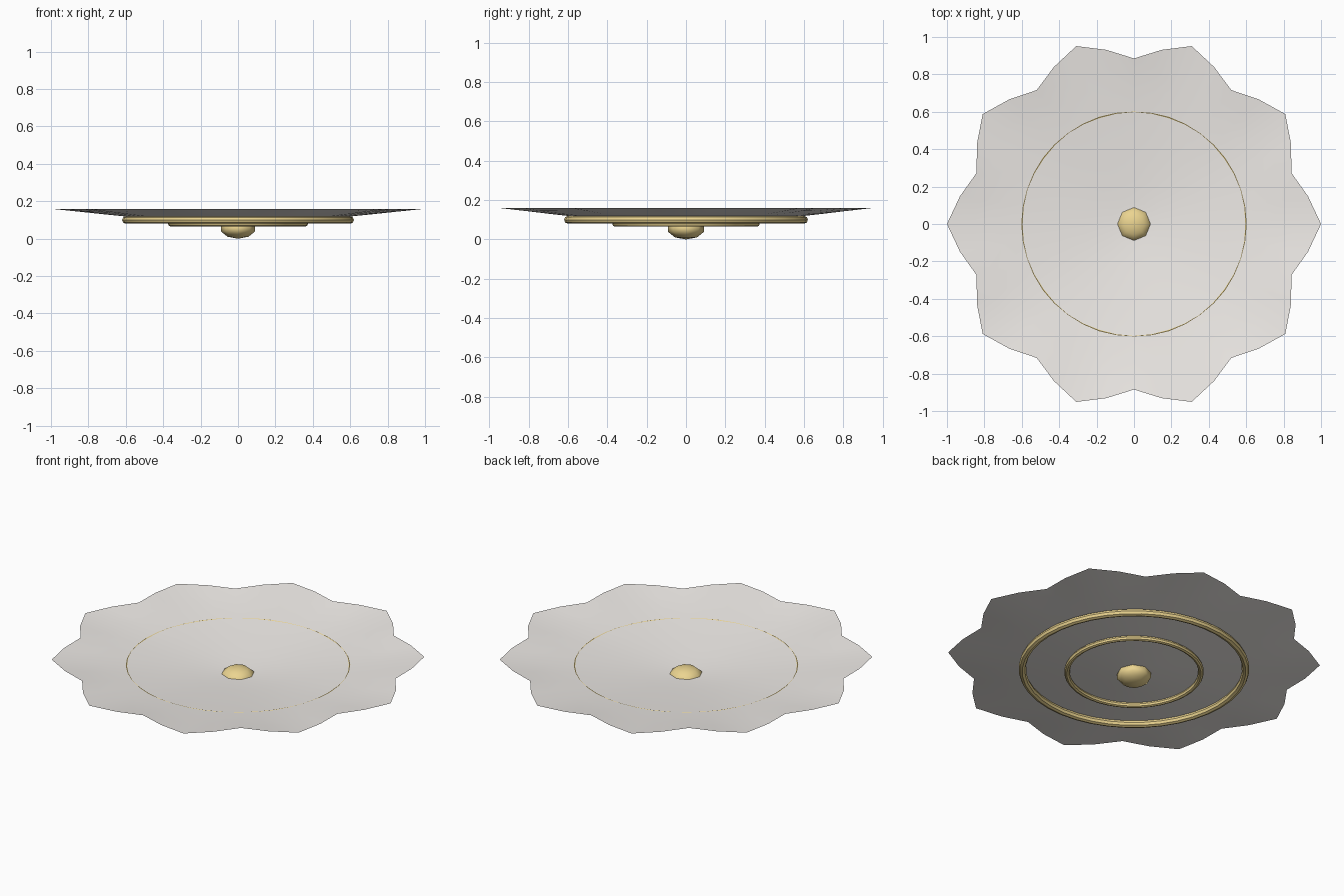
import bpy, bmesh, math

if "Cube" in bpy.data.objects:
    bpy.data.objects.remove(bpy.data.objects["Cube"])

def material(name, color):
    m = bpy.data.materials.new(name)
    m.diffuse_color = color
    m.use_nodes = True
    m.node_tree.nodes["Principled BSDF"].inputs["Base Color"].default_value = m.diffuse_color
    return m

cream = material("cream_glaze", (0.87, 0.84, 0.81, 1))
gold = material("gold", (0.83, 0.66, 0.28, 1))

# Scalloped dish: single open surface, ten petals, rim at z = 0.16
SEGS, PETALS = 40, 10
profile = [(0.12, 0.075), (0.24, 0.0845), (0.36, 0.095), (0.48, 0.1065),
           (0.60, 0.1185), (0.72, 0.1308), (0.86, 0.1455), (1.0, 0.16)]
bm = bmesh.new()
centre = bm.verts.new((0, 0, 0.07))
rings = []
for t, z in profile:
    ring = []
    for i in range(SEGS):
        a = math.tau * i / SEGS
        r = t * (1 - 0.0575 * (1 - math.cos(PETALS * a)) * t ** 4)
        ring.append(bm.verts.new((r * math.cos(a), r * math.sin(a), z)))
    rings.append(ring)
for i in range(SEGS):
    j = (i + 1) % SEGS
    bm.faces.new((centre, rings[0][i], rings[0][j]))
    for inner, outer in zip(rings, rings[1:]):
        bm.faces.new((inner[i], outer[i], outer[j], inner[j]))
for f in bm.faces:
    f.smooth = True
mesh = bpy.data.meshes.new("dish")
bm.to_mesh(mesh)
bm.free()
dish = bpy.data.objects.new("dish", mesh)
bpy.context.collection.objects.link(dish)
mesh.materials.append(cream)

# Gold foot rings
for name, major, minor, z in (("outer_ring", 0.60, 0.02, 0.10),
                              ("inner_ring", 0.36, 0.015, 0.08)):
    bpy.ops.mesh.primitive_torus_add(major_radius=major, minor_radius=minor,
                                     major_segments=40, minor_segments=8,
                                     location=(0, 0, z))
    ob = bpy.context.object
    ob.name = name
    ob.data.materials.append(gold)
    bpy.ops.object.shade_smooth_by_angle(angle=math.radians(40))

# Flattened centre knob
bpy.ops.mesh.primitive_uv_sphere_add(segments=8, ring_count=5, radius=1,
                                     location=(0, 0, 0.055))
knob = bpy.context.object
knob.name = "centre_knob"
knob.scale = (0.095, 0.095, 0.055)
knob.data.materials.append(gold)
bpy.ops.object.shade_smooth()
